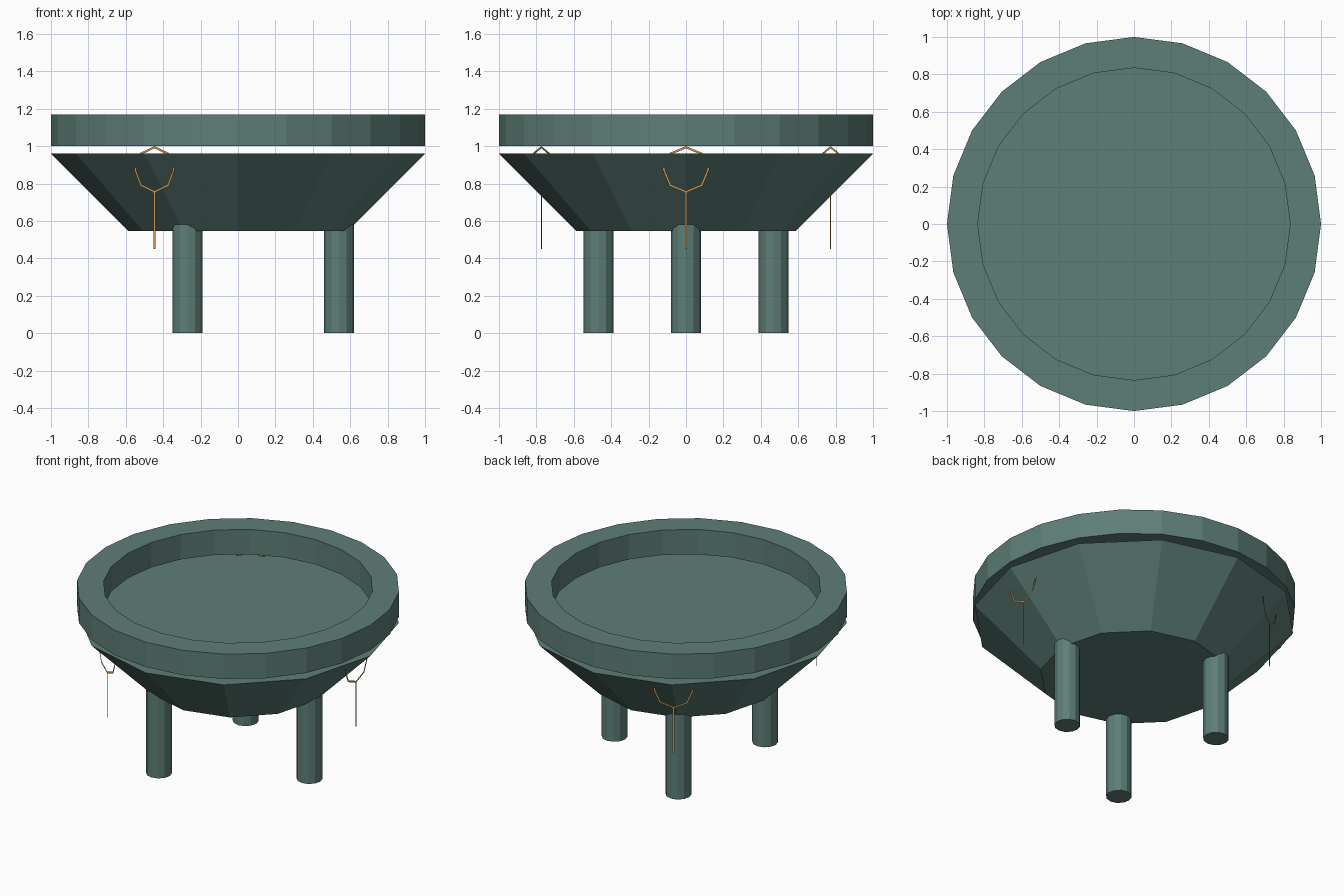
import bpy, bmesh
from math import sin, cos, pi, radians
from mathutils import Matrix

if "Cube" in bpy.data.objects:
    bpy.data.objects.remove(bpy.data.objects["Cube"])


def material(name, rgb):
    m = bpy.data.materials.new(name)
    m.diffuse_color = (*rgb, 1)
    m.use_nodes = True
    m.node_tree.nodes["Principled BSDF"].inputs["Base Color"].default_value = m.diffuse_color
    return m


stone = material("green_stone", (0.11, 0.21, 0.185))
brass = material("brass", (0.65, 0.33, 0.08))


def finish(name, bm, mat, recalc=True):
    if recalc:
        bmesh.ops.recalc_face_normals(bm, faces=bm.faces)
    me = bpy.data.meshes.new(name)
    bm.to_mesh(me)
    bm.free()
    me.materials.append(mat)
    ob = bpy.data.objects.new(name, me)
    bpy.context.collection.objects.link(ob)
    return ob


def cone(name, r_bottom, r_top, z0, z1, sides, x=0, y=0):
    bm = bmesh.new()
    bmesh.ops.create_cone(bm, cap_ends=True, segments=sides, radius1=r_bottom,
                          radius2=r_top, depth=z1 - z0,
                          matrix=Matrix.Translation((x, y, (z0 + z1) / 2)))
    return finish(name, bm, stone)


def circle(bm, r, z, sides):
    return [bm.verts.new((r * cos(2 * pi * i / sides), r * sin(2 * pi * i / sides), z))
            for i in range(sides)]


def bridge(bm, a, b):
    n = len(a)
    for i in range(n):
        j = (i + 1) % n
        bm.faces.new((a[i], a[j], b[j], b[i]))


# Raised rim: square-section ring floating just above the bowl
bm = bmesh.new()
loops = [circle(bm, r, z, 24) for r, z in ((1, 1), (1, 1.17), (0.835, 1.17), (0.835, 1))]
for k in range(4):
    bridge(bm, loops[k], loops[(k + 1) % 4])
finish("rim", bm, stone)

# Tapered bowl body
cone("bowl", 0.585, 1.0, 0.545, 0.96, 12)

# Three legs, with a flat hoop-and-stem ornament outside each
for k in range(3):
    a = radians(120 * k)
    cone(f"leg_{k + 1}", 0.08, 0.08, 0, 0.65, 12, 0.54 * cos(a), 0.54 * sin(a))

    # Ornament drawn in the XY plane, then stood up facing outwards
    bm = bmesh.new()
    bridge(bm, circle(bm, 0.113, 0, 8), circle(bm, 0.125, 0, 8))
    stem = [(-0.006, -0.425), (0.006, -0.425), (0.006, -0.12), (-0.006, -0.12)]
    bm.faces.new([bm.verts.new((x, y, 0)) for x, y in stem])
    for f in bm.faces:
        f.normal_update()
        if f.normal.z < 0:
            f.normal_flip()
    place = (Matrix.Rotation(a, 4, 'Z') @ Matrix.Translation((0.893, 0, 0.875))
             @ Matrix.Rotation(pi / 2, 4, 'Z') @ Matrix.Rotation(pi / 2, 4, 'X'))
    bm.transform(place)
    finish(f"hoop_ornament_{k + 1}", bm, brass, recalc=False)
